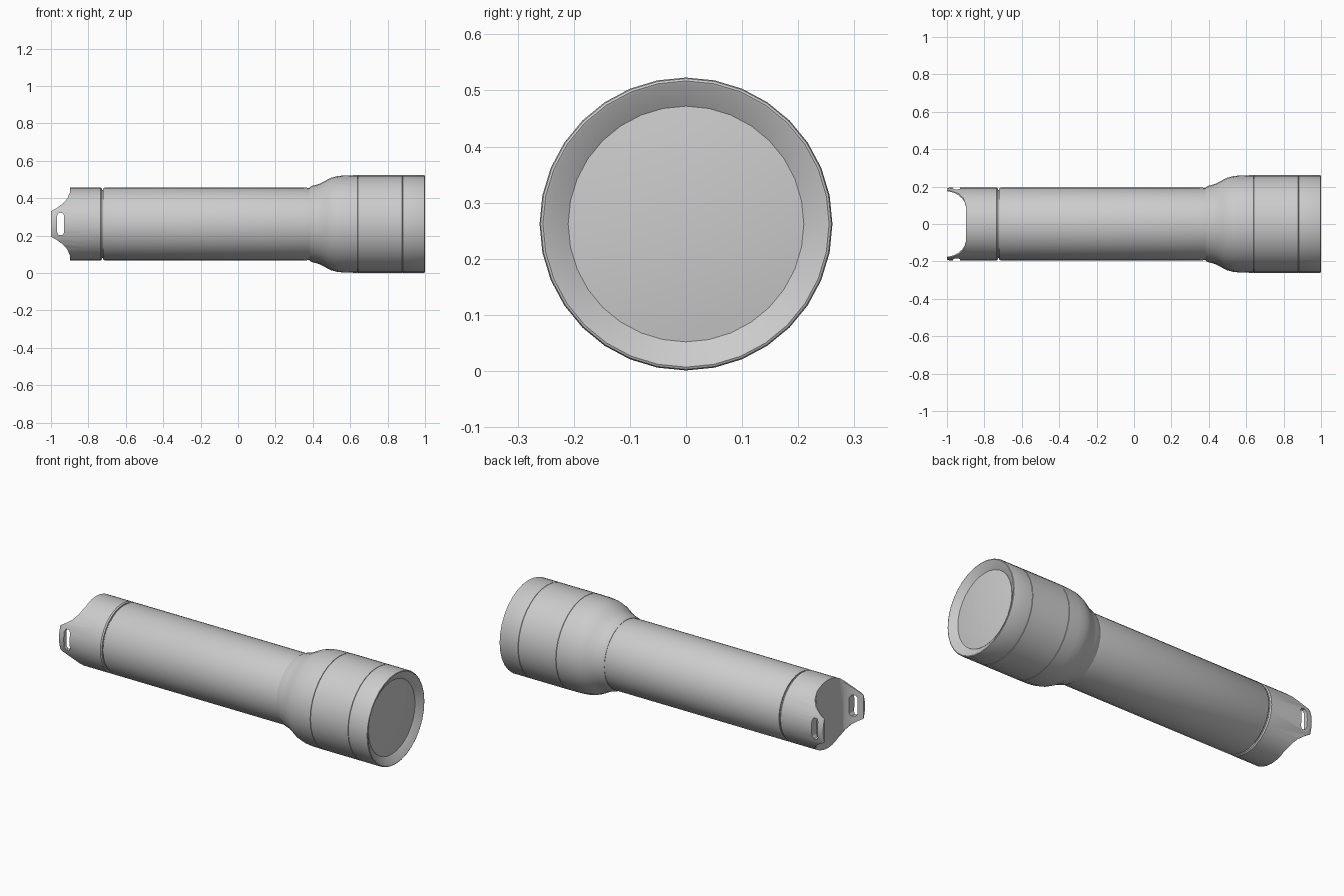
import bpy, bmesh, math

if "Cube" in bpy.data.objects:
    bpy.data.objects.remove(bpy.data.objects["Cube"])

CZ = 0.262      # height of the long axis
SIDES = 32


def finish(bm, name, smooth=True):
    bmesh.ops.recalc_face_normals(bm, faces=bm.faces[:])
    me = bpy.data.meshes.new(name)
    bm.to_mesh(me)
    bm.free()
    ob = bpy.data.objects.new(name, me)
    bpy.context.collection.objects.link(ob)
    if smooth:
        shade(ob)
    return ob


def shade(ob):
    bpy.ops.object.select_all(action='DESELECT')
    bpy.context.view_layer.objects.active = ob
    ob.select_set(True)
    bpy.ops.object.shade_smooth_by_angle(angle=math.radians(30))


def lathe(name, profile, smooth=True):
    """Revolve (x, radius) points about the long axis, closing both ends."""
    bm = bmesh.new()
    rings = []
    for x, r in profile:
        if r == 0:
            rings.append([bm.verts.new((x, 0, CZ))] * SIDES)
        else:
            rings.append([bm.verts.new((x, r * math.sin(a), CZ + r * math.cos(a)))
                          for a in (2 * math.pi * i / SIDES for i in range(SIDES))])
    for a, b in zip(rings, rings[1:]):
        for i in range(SIDES):
            j = (i + 1) % SIDES
            bm.faces.new(list(dict.fromkeys((a[i], a[j], b[j], b[i]))))
    for ring, (x, r) in ((rings[0], profile[0]), (rings[-1], profile[-1])):
        if r > 0:
            bm.faces.new(ring)
    return finish(bm, name, smooth)


def prism(name, outline, axis):
    """Extrude an outline of (x, offset) through the model along y or z."""
    bm = bmesh.new()
    place = (lambda u, v, d: (u, d, CZ + v)) if axis == 'y' else (lambda u, v, d: (u, v, CZ + d))
    f = bm.faces.new([bm.verts.new(place(u, v, -0.4)) for u, v in outline])
    ext = bmesh.ops.extrude_face_region(bm, geom=[f])
    for v in (g for g in ext['geom'] if isinstance(g, bmesh.types.BMVert)):
        v.co[1 if axis == 'y' else 2] += 0.8
    ob = finish(bm, name, False)
    ob.hide_render = True
    return ob


# Tail cap, cut down to two lanyard ears
tail = lathe("tail_cap", [(-1.0, 0.19), (-0.985, 0.195), (-0.735, 0.195),
                          (-0.728, 0.190), (-0.728, 0.15)], False)
inner = [(-1.0, 0.176), (-0.965, 0.168), (-0.94, 0.155), (-0.918, 0.135), (-0.905, 0.115), (-0.898, 0.09)]
gap = [(-1.1, 0.18)] + inner
gap += [(x, -y) for x, y in reversed(gap)]
slope = [(-1.1, 0.068), (-1.0, 0.068), (-0.97, 0.085), (-0.935, 0.11), (-0.912, 0.137),
         (-0.898, 0.17), (-0.898, 0.35), (-1.1, 0.35)]
slot = [(-0.967, 0.045), (-0.958, 0.06), (-0.939, 0.06), (-0.93, 0.045)]
slot += [(x, -z) for x, z in reversed(slot)]
cutters = [prism("gap_cutter", gap, 'z'),
           prism("upper_slope_cutter", slope, 'y'),
           prism("lower_slope_cutter", [(x, -z) for x, z in slope], 'y'),
           prism("slot_cutter", slot, 'y')]
bpy.context.view_layer.objects.active = tail
for c in cutters:
    m = tail.modifiers.new("cut", 'BOOLEAN')
    m.operation, m.solver, m.object = 'DIFFERENCE', 'EXACT', c
    bpy.ops.object.modifier_apply(modifier=m.name)
    bpy.data.objects.remove(c)
shade(tail)

# Battery tube with a recessed neck behind it
lathe("tail_neck", [(-0.74, 0.183), (-0.70, 0.183)])
lathe("battery_tube", [(-0.721, 0.15), (-0.721, 0.190), (-0.712, 0.195),
                       (0.35, 0.195), (0.382, 0.193), (0.382, 0.15)])

# Flared head in three sections
lathe("head_flare", [(0.381, 0.15), (0.381, 0.195), (0.397, 0.204), (0.42, 0.210), (0.445, 0.219),
                     (0.475, 0.236), (0.50, 0.248), (0.53, 0.256), (0.57, 0.260),
                     (0.639, 0.261), (0.640, 0.258), (0.640, 0.2)])
lathe("head_barrel", [(0.640, 0.2), (0.640, 0.258), (0.642, 0.261),
                      (0.878, 0.261), (0.879, 0.258), (0.879, 0.2)])
lathe("bezel", [(0.879, 0.2), (0.879, 0.258), (0.881, 0.261), (0.993, 0.261), (0.998, 0.259),
                (1.0, 0.255), (0.998, 0.250), (0.972, 0.210), (0.95, 0.205)])

# Domed lens
lathe("lens", [(0.96, 0.210)] + [(0.973 + 0.015 * (1 - (r / 0.21) ** 2), r)
                                 for r in (0.21, 0.18, 0.14, 0.09, 0.045, 0)])
